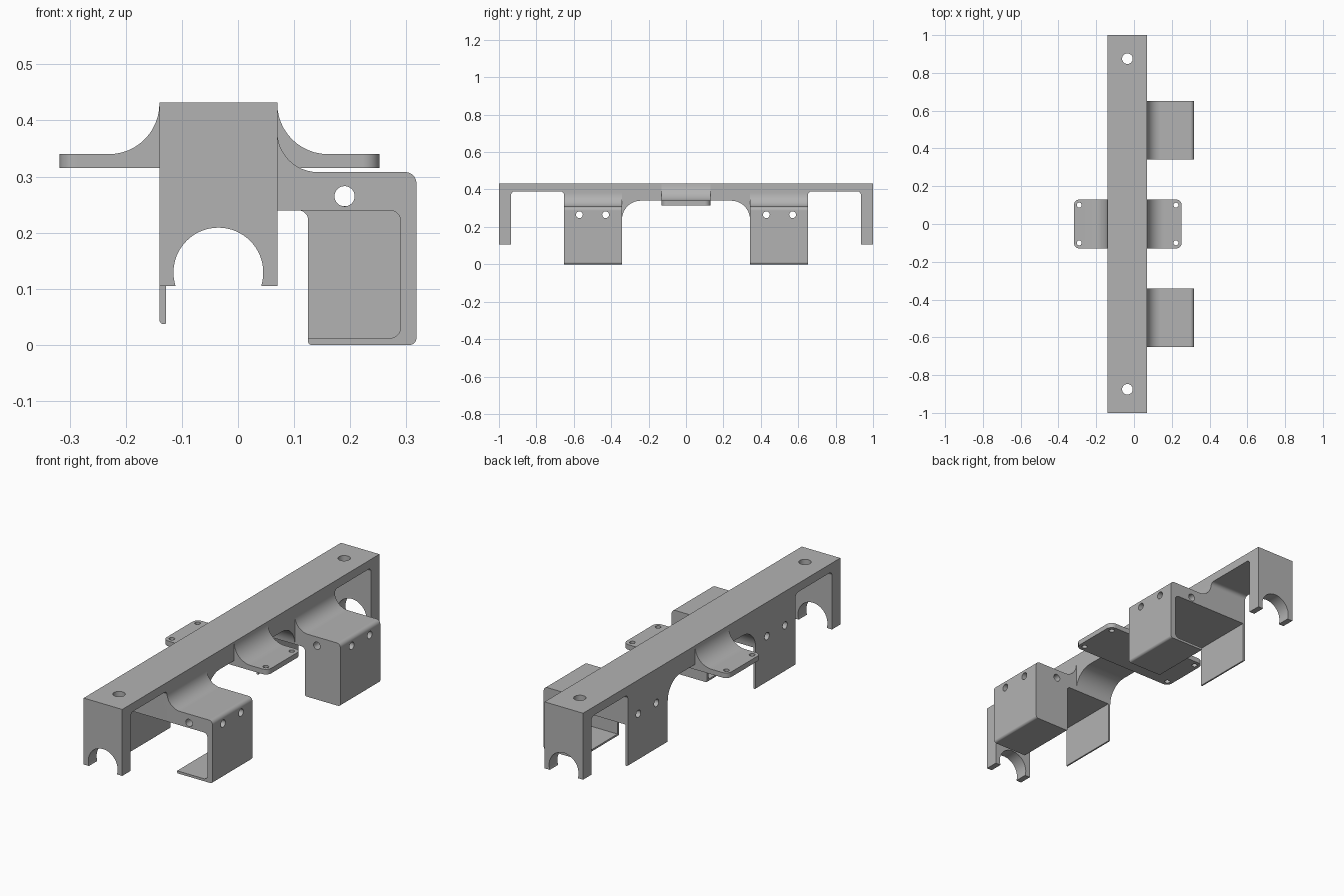
import bpy, bmesh, math
from mathutils import Vector, Matrix

if "Cube" in bpy.data.objects:
    bpy.data.objects.remove(bpy.data.objects["Cube"], do_unlink=True)

grey = bpy.data.materials.new("plain grey")
grey.use_nodes = True
grey.diffuse_color = (0.45, 0.45, 0.45, 1)
grey.node_tree.nodes["Principled BSDF"].inputs["Base Color"].default_value = grey.diffuse_color


def rounded(corners, steps=12):
    """Replace each (u, v, radius) corner by a tangent arc."""
    out = []
    for i, c in enumerate(corners):
        p, r = Vector(c[:2]), (c[2] if len(c) > 2 else 0)
        if not r:
            out.append(p)
            continue
        a = (Vector(corners[i - 1][:2]) - p).normalized()
        b = (Vector(corners[(i + 1) % len(corners)][:2]) - p).normalized()
        centre = p + (a + b) * r
        for k in range(steps + 1):
            t = k / steps * math.pi / 2
            out.append(centre - b * r * math.cos(t) - a * r * math.sin(t))
    return out


def prism(name, corners, axis, lo, hi):
    """Extrude a profile along x (profile is y, z) or y (profile is x, z)."""
    bm = bmesh.new()
    place = (lambda p, d: (d, p.x, p.y)) if axis == "x" else (lambda p, d: (p.x, d, p.y))
    face = bm.faces.new([bm.verts.new(place(p, lo)) for p in rounded(corners)])
    ext = bmesh.ops.extrude_face_region(bm, geom=[face])
    shift = Vector((hi - lo, 0, 0)) if axis == "x" else Vector((0, hi - lo, 0))
    bmesh.ops.translate(bm, vec=shift, verts=[v for v in ext["geom"] if isinstance(v, bmesh.types.BMVert)])
    bmesh.ops.recalc_face_normals(bm, faces=bm.faces)
    return finish_mesh(name, bm)


def finish_mesh(name, bm):
    mesh = bpy.data.meshes.new(name)
    bm.to_mesh(mesh)
    bm.free()
    mesh.materials.append(grey)
    obj = bpy.data.objects.new(name, mesh)
    bpy.context.collection.objects.link(obj)
    return obj


def activate(obj):
    bpy.ops.object.select_all(action="DESELECT")
    obj.select_set(True)
    bpy.context.view_layer.objects.active = obj


def bore(obj, axis, centre, radius, length, sides=32):
    """Drill a round hole through an object."""
    bm = bmesh.new()
    turn = {"x": Matrix.Rotation(math.pi / 2, 4, "Y"),
            "y": Matrix.Rotation(math.pi / 2, 4, "X"), "z": Matrix()}[axis]
    bmesh.ops.create_cone(bm, cap_ends=True, segments=sides, radius1=radius, radius2=radius,
                          depth=length, matrix=Matrix.Translation(centre) @ turn)
    cutter = finish_mesh("cutter", bm)
    cutter.hide_render = True
    mod = obj.modifiers.new("bore", "BOOLEAN")
    mod.operation, mod.solver, mod.object = "DIFFERENCE", "EXACT", cutter
    activate(obj)
    bpy.ops.object.modifier_apply(modifier=mod.name)
    bpy.data.objects.remove(cutter, do_unlink=True)


XL, XR, MID = -0.14, 0.07, -0.035
TOP = 0.432
Y0, Y1 = 0.342, 0.652
BOLTS = (0.43, 0.57)
parts = []

# Main beam with end legs and central arch
half = [(1, TOP), (1, 0.105), (0.935, 0.105), (0.935, 0.39, 0.02), (Y1, 0.39, 0.02),
        (Y1, 0.24), (Y0, 0.24), (Y0, 0.34, 0.1)]
other = [(-c[0],) + c[1:] for c in reversed(half)]
beam = prism("beam", half + other, "x", XL, XR)
bore(beam, "y", (MID, 0, 0.129), 0.08, 2.4, 64)
for s in (-1, 1):
    bore(beam, "z", (MID, s * 0.875, 0.42), 0.028, 0.2)
    for y in BOLTS:
        bore(beam, "x", (0, s * y, 0.265), 0.018, 0.9)
parts.append(beam)

# Side brackets: shell open to the outer end, inner wall, and hanging plate
shell_profile = [(0.05, 0.24), (0.29, 0.24, 0.02), (0.29, 0.012, 0.02), (0.125, 0.012),
                 (0.125, 0, 0.006), (0.318, 0, 0.012), (0.318, 0.308, 0.02),
                 (XR, 0.308, 0.072), (XR, 0.385), (0.05, 0.385)]
wall_profile = [(0.075, 0.245), (0.075, 0.24), (0.125, 0.24, 0.018), (0.125, 0.006),
                (0.3, 0.006), (0.3, 0.245)]
plate_profile = [(XL, 0.24), (XL, 0.037, 0.008), (-0.128, 0.037, 0.003), (-0.128, 0.24)]
for s, side in ((-1, "front"), (1, "back")):
    shell = prism(side + "_bracket_shell", shell_profile, "y", s * Y0, s * Y1)
    bore(shell, "y", (0.19, s * 0.5, 0.265), 0.018, 0.6)
    for y in BOLTS:
        bore(shell, "x", (0.2, s * y, 0.265), 0.018, 0.5)
    wall = prism(side + "_bracket_inner_wall", wall_profile, "y", s * Y0, s * (Y0 + 0.012))
    plate = prism(side + "_hanging_plate", plate_profile, "y", s * Y0, s * Y1)
    parts += [shell, wall, plate]

# Central mounting ears with rounded tips and screw holes
EL, ER = -0.318, 0.252
ears = prism("mounting_ears", [(EL, 0.315), (ER, 0.315), (ER, 0.34), (XR, 0.34, 0.09), (XR, 0.431),
                               (XL, 0.431), (XL, 0.34, 0.09), (EL, 0.34)], "y", -0.13, 0.13)
bm = bmesh.new()
bm.from_mesh(ears.data)
tips = [e for e in bm.edges
        if all(v.co.x < EL + 0.001 or v.co.x > ER - 0.001 for v in e.verts)
        and abs(e.verts[0].co.z - e.verts[1].co.z) > 0.01]
bmesh.ops.bevel(bm, geom=tips, offset=0.03, segments=8, profile=0.5, affect="EDGES")
bm.to_mesh(ears.data)
bm.free()
for x in (-0.29, 0.222):
    for y in (-0.1, 0.1):
        bore(ears, "z", (x, y, 0.33), 0.013, 0.1, 24)
parts.append(ears)

# Smooth the arcs and keep flat faces flat
for obj in parts:
    activate(obj)
    bpy.ops.object.shade_smooth_by_angle(angle=math.radians(30))
    obj.modifiers.new("flat faces", "WEIGHTED_NORMAL").keep_sharp = True
